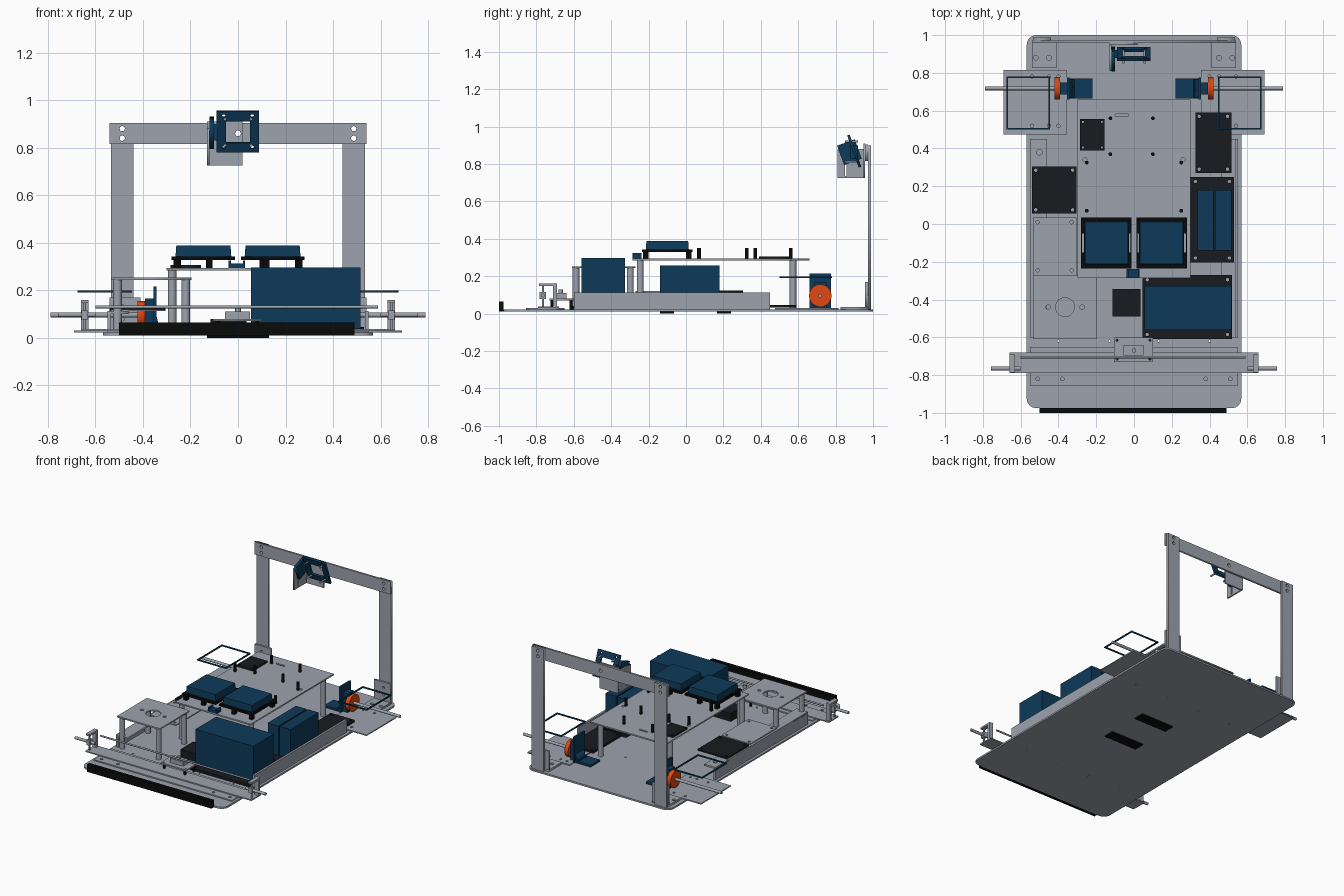
import bpy
from math import sin, cos, pi, radians
from mathutils import Matrix

if "Cube" in bpy.data.objects:
    bpy.data.objects.remove(bpy.data.objects["Cube"])


def mat(name, col):
    m = bpy.data.materials.new(name)
    m.diffuse_color = (*col, 1)
    m.use_nodes = True
    m.node_tree.nodes["Principled BSDF"].inputs["Base Color"].default_value = m.diffuse_color
    return m


STEEL = mat("steel", (0.34, 0.37, 0.42))
BLUE = mat("blue", (0.004, 0.042, 0.1))
DARK = mat("charcoal", (0.009, 0.011, 0.014))
BLACK = mat("black", (0.003, 0.003, 0.003))
ORANGE = mat("orange", (0.75, 0.065, 0.006))


def finish(ob, name, m):
    ob.name = name
    ob.data.materials.clear()
    ob.data.materials.append(m or STEEL)
    return ob


def box(name, x0, x1, y0, y1, z0, z1, m=None, taper=0):
    bpy.ops.mesh.primitive_cube_add(size=1)
    ob = bpy.context.object
    lo, hi = (min(x0, x1), y0, z0), (max(x0, x1), y1, z1)
    for v in ob.data.vertices:
        s = 1 - taper if v.co.z > 0 else 1
        v.co = [(a + b) / 2 + c * (b - a) * (s if i < 2 else 1)
                for i, (a, b, c) in enumerate(zip(lo, hi, v.co))]
    return finish(ob, name, m)


def rod(name, p, length, r, axis='z', m=None, n=20):
    """Cylinder starting at p and running along the axis (negative length runs backwards)."""
    rot = {'z': (0, 0, 0), 'x': (0, pi / 2, 0), 'y': (pi / 2, 0, 0)}[axis]
    c = list(p)
    c['xyz'.index(axis)] += length / 2
    bpy.ops.mesh.primitive_cylinder_add(vertices=n, radius=r, depth=abs(length), location=c, rotation=rot)
    bpy.ops.object.shade_smooth_by_angle(angle=radians(40))
    return finish(bpy.context.object, name, m)


def rect(x0, x1, y0, y1, r=0):
    x0, x1 = min(x0, x1), max(x0, x1)
    if not r:
        return [(x0, y0), (x1, y0), (x1, y1), (x0, y1)]
    cs = [(x1 - r, y1 - r), (x0 + r, y1 - r), (x0 + r, y0 + r), (x1 - r, y0 + r)]
    return [(cx + r * cos(pi / 2 * (k + t / 4)), cy + r * sin(pi / 2 * (k + t / 4)))
            for k, (cx, cy) in enumerate(cs) for t in range(5)]


def hole(x, y, r=0.009, n=14):
    return [(x + r * cos(2 * pi * i / n), y + r * sin(2 * pi * i / n)) for i in range(n)]


def slab(name, loops, z0, z1, m=None, matrix=Matrix()):
    """Flat plate: first loop is the outline, the others are holes."""
    cu = bpy.data.curves.new(name, 'CURVE')
    cu.dimensions, cu.fill_mode, cu.extrude = '2D', 'BOTH', (z1 - z0) / 2
    for pts in loops:
        s = cu.splines.new('POLY')
        s.points.add(len(pts) - 1)
        for p, q in zip(s.points, pts):
            p.co = (*q, 0, 1)
        s.use_cyclic_u = True
    tmp = bpy.data.objects.new(name + "_profile", cu)
    bpy.context.collection.objects.link(tmp)
    me = bpy.data.meshes.new_from_object(tmp.evaluated_get(bpy.context.evaluated_depsgraph_get()))
    bpy.data.objects.remove(tmp)
    me.transform(matrix @ Matrix.Translation((0, 0, (z0 + z1) / 2)))
    ob = bpy.data.objects.new(name, me)
    bpy.context.collection.objects.link(ob)
    return finish(ob, name, m)


def corners(x0, x1, y0, y1, d=0.025, r=0.009):
    return [hole(x, y, r) for x in (x0 + d, x1 - d) for y in (y0 + d, y1 - d)]


UPRIGHT_XZ = Matrix.Rotation(pi / 2, 4, 'X')   # local (x, y, z) -> (x, -z, y)
UPRIGHT_YZ = Matrix(((0, 0, 1, 0), (1, 0, 0, 0), (0, 1, 0, 0), (0, 0, 0, 1)))

# Chassis base, bumper and skid blocks
base_holes = [hole(x, y, 0.006) for x in (-0.4, -0.13, 0.13, 0.4) for y in (-0.62, 0.5)]
slab("base_plate", [rect(-0.568, 0.568, -0.975, 1.0, 0.05)] + base_holes, 0.01, 0.022)
box("front_bumper", -0.5, 0.49, -1.0, -0.975, 0.01, 0.065, BLACK)
for y0, y1 in ((-0.14, -0.065), (0.165, 0.24)):
    box("skid_block", -0.13, 0.13, y0, y1, 0, 0.012, BLACK)

# Side rails
for s in (-1, 1):
    box("side_rail", s * 0.535, s * 0.55, -0.6, 0.45, 0.02, 0.112)
slab("left_rail_flange", [rect(-0.55, -0.46, -0.6, 0.45), hole(-0.5, 0.38, 0.015)], 0.1, 0.112)
box("right_rail_flange", 0.46, 0.55, -0.6, 0.45, 0.022, 0.032)

# Front axle beam, steering forks and stub axles
slab("front_axle_plate", [rect(-0.55, 0.55, -0.855, -0.65)]
     + [hole(x, -0.82, 0.01) for x in (-0.51, -0.38, 0.38, 0.51)], 0.022, 0.03)
box("front_axle_beam", -0.66, 0.66, -0.79, -0.68, 0.03, 0.038)
for s in (-1, 1):
    box("fork_back", s * 0.63, s * 0.66, -0.712, -0.69, 0.03, 0.16)
    box("fork_top", s * 0.63, s * 0.66, -0.785, -0.69, 0.147, 0.16)
    box("steering_knuckle", s * 0.632, s * 0.658, -0.782, -0.748, 0.078, 0.116)
    rod("kingpin", (s * 0.645, -0.765, 0.035), 0.118, 0.006, 'z', None, 12)
    rod("front_stub_axle", (s * 0.6, -0.765, 0.097), s * 0.158, 0.01, 'x')
rod("tie_rod", (-0.6, -0.705, 0.13), 1.19, 0.006, 'x')

# Steering servo
slab("servo_plate", [rect(-0.105, 0.1, -0.73, -0.6)] + corners(-0.105, 0.1, -0.73, -0.6, 0.015, 0.006), 0.07, 0.08)
for x in (-0.085, 0.08):
    for y in (-0.715, -0.615):
        rod("servo_post", (x, y, 0.022), 0.048, 0.009, 'z', BLACK, 12)
box("servo_body", -0.055, 0.05, -0.695, -0.64, 0.08, 0.11)
rod("servo_horn", (0, -0.67, 0.11), 0.02, 0.012)
box("receiver_box", -0.115, 0.035, -0.49, -0.345, 0.022, 0.08, DARK)

# Rear wheel plates, axles, hubs, motor brackets and fender frames
for s in (-1, 1):
    slab("rear_side_plate", [rect(s * 0.69, s * 0.355, 0.475, 0.815)]
         + [hole(s * x, y) for x in (0.4, 0.45, 0.54) for y in (0.52, 0.78)], 0.022, 0.03)
    rod("rear_axle", (s * 0.37, 0.718, 0.096), s * 0.418, 0.01, 'x')
    rod("wheel_hub", (s * 0.392, 0.718, 0.096), s * 0.03, 0.06, 'x', ORANGE, 32)
    box("motor_bracket_wall", s * 0.342, s * 0.355, 0.66, 0.775, 0.03, 0.215, BLUE)
    box("motor_bracket_foot", s * 0.22, s * 0.35, 0.665, 0.77, 0.03, 0.045, BLUE)
    slab("motor_bracket_gusset", [[(s * 0.345, 0.045), (s * 0.315, 0.045), (s * 0.335, 0.06), (s * 0.345, 0.1)]],
         -0.765, -0.67, BLUE, UPRIGHT_XZ)
    box("axle_bearing", s * 0.355, s * 0.392, 0.685, 0.75, 0.03, 0.165, BLUE)
    slab("fender_frame", [rect(s * 0.675, s * 0.445, 0.5, 0.78),
                          rect(s * 0.667, s * 0.453, 0.508, 0.772)], 0.19, 0.199, BLUE)

# Rear gantry
for s in (-1, 1):
    pair = [hole(s * 0.487, z, 0.011) for z in (0.84, 0.88)]
    slab("gantry_upright", [rect(s * 0.535, s * 0.44, 0.022, 0.9)] + pair, -0.988, -0.972, None, UPRIGHT_XZ)
    slab("gantry_foot", [rect(s * 0.54, s * 0.41, 0.825, 0.972)]
         + [hole(s * x, 0.88, 0.013) for x in (0.45, 0.52)], 0.022, 0.036)
    slab("gantry_foot_wall", [rect(s * 0.54, s * 0.41, 0.03, 0.17)]
         + [hole(s * 0.487, z, 0.009) for z in (0.08, 0.13)], -0.972, -0.958, None, UPRIGHT_XZ)
slab("gantry_crossbar", [rect(-0.54, 0.54, 0.815, 0.905)]
     + [hole(s * 0.487, z, 0.011) for s in (-1, 1) for z in (0.84, 0.88)]
     + [hole(0, 0.86, 0.012)], -0.972, -0.958, None, UPRIGHT_XZ)

# Camera bracket and tilted camera frame
slab("camera_back_plate", [rect(-0.13, 0.018, 0.725, 0.91), hole(0, 0.86, 0.012)],
     -0.958, -0.948, None, UPRIGHT_XZ)
slab("camera_side_plate", [rect(0.81, 0.95, 0.725, 0.88), rect(0.85, 0.858, 0.735, 0.8)],
     -0.13, -0.12, None, UPRIGHT_YZ)
tilt = Matrix.Translation((0, 0.9, 0.87)) @ Matrix.Rotation(radians(20), 4, 'X') @ UPRIGHT_XZ
slab("camera_frame", [rect(-0.09, 0.088, -0.092, 0.09), rect(-0.05, 0.05, -0.05, 0.045)]
     + [hole(x, z, 0.008) for x in (-0.06, 0.06) for z in (-0.07, 0.07)], -0.006, 0.008, BLUE, tilt)
slab("camera_arm", [rect(-0.055, 0.045, -0.05, 0.06)], -0.12, -0.1, BLUE,
     Matrix.Translation((0, 0.88, 0.86)) @ Matrix.Rotation(radians(20), 4, 'X') @ UPRIGHT_YZ)
box("camera_arm_link", -0.12, -0.085, 0.88, 0.92, 0.83, 0.9, BLUE)
for x in (-0.055, 0.055):
    for z in (0.81, 0.92):
        rod("camera_screw", (x, 0.85, z), 0.07, 0.006, 'y', None, 10)

# Battery and electronics boards on the floor
slab("large_box_tray", [rect(0.045, 0.52, -0.61, -0.27)] + corners(0.045, 0.52, -0.61, -0.27), 0.022, 0.04, DARK)
box("large_battery_box", 0.055, 0.515, -0.56, -0.327, 0.04, 0.297, BLUE)
slab("battery_tray", [rect(0.3, 0.53, -0.205, 0.25)] + corners(0.3, 0.53, -0.205, 0.25), 0.022, 0.045, DARK)
for x0, x1 in ((0.335, 0.42), (0.43, 0.515)):
    box("battery_pack", x0, x1, -0.14, 0.18, 0.045, 0.257, BLUE)
slab("right_rear_board", [rect(0.325, 0.515, 0.27, 0.59)] + corners(0.325, 0.515, 0.27, 0.59, 0.02),
     0.032, 0.047, DARK)
slab("left_dark_board", [rect(-0.54, -0.305, 0.055, 0.305)] + corners(-0.54, -0.305, 0.055, 0.305, 0.02),
     0.112, 0.124, DARK)
slab("left_grey_plate", [rect(-0.535, -0.305, -0.27, 0.035)] + corners(-0.535, -0.305, -0.27, 0.035), 0.112, 0.12)

# Raised sensor platform, front left
slab("sensor_platform", [rect(-0.535, -0.195, -0.61, -0.27), hole(-0.365, -0.44, 0.05, 28),
                         hole(-0.455, -0.44, 0.012), hole(-0.275, -0.44, 0.012)], 0.243, 0.253)
for x in (-0.507, -0.22):
    for y in (-0.588, -0.298):
        rod("platform_post", (x, y, 0.022), 0.222, 0.018)

# Upper deck with posts and standoffs
slab("upper_deck", [rect(-0.3, 0.3, -0.285, 0.66), rect(-0.1, -0.03, 0.568, 0.582, 0.006)]
     + [hole(s * 0.26, 0.34, 0.011) for s in (-1, 1)], 0.284, 0.294)
for s in (-1, 1):
    for y in (-0.245, 0.572):
        rod("deck_post", (s * 0.277, y, 0.022), 0.263, 0.018)
spots = [(x, y) for x in (-0.25, 0.25) for y in (0.07, 0.325)] + [(x, y) for x in (-0.125, 0.1) for y in (0.37, 0.56)]
for x, y in spots:
    rod("deck_standoff", (x, y, 0.294), 0.056, 0.01, 'z', BLACK, 12)
slab("deck_board", [rect(-0.285, -0.155, 0.39, 0.555)] + corners(-0.285, -0.155, 0.39, 0.555, 0.015, 0.006),
     0.294, 0.306, DARK)

# Twin controller boxes on the deck
for s in (-1, 1):
    slab("controller_tray", [rect(s * 0.28, s * 0.013, -0.235, 0.035)]
         + [rect(s * x, s * (x + 0.008), -0.15, -0.05) for x in (0.018, 0.266)], 0.328, 0.342, BLACK)
    box("controller_box", s * 0.263, s * 0.028, -0.215, 0.015, 0.342, 0.388, BLUE, 0.03)
    for x in (0.26, 0.12):
        for y in (-0.215, 0.015):
            box("controller_leg", s * (x - 0.012), s * (x + 0.012), y - 0.014, y + 0.014, 0.294, 0.33, BLACK)
box("small_sensor", -0.04, 0.03, -0.285, -0.237, 0.294, 0.312, BLUE)
for x in (-0.04, 0.02):
    box("small_sensor_ear", x, x + 0.01, -0.285, -0.237, 0.312, 0.325, BLUE)
